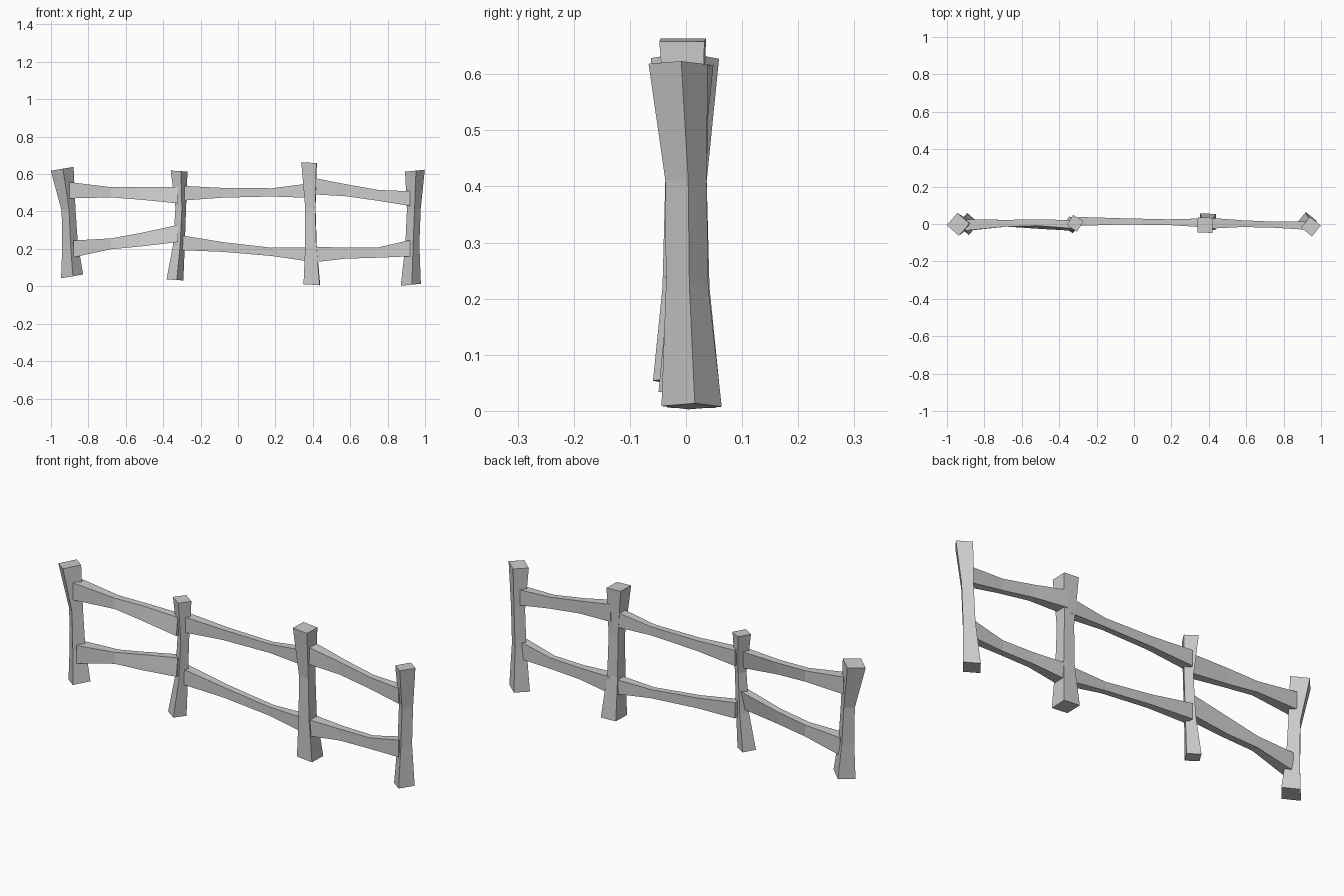
import bpy, bmesh
from math import cos, sin, radians


def loft(name, rings):
    # four-sided tapered beam through a list of rings, capped at both ends
    bm = bmesh.new()
    rows = [[bm.verts.new(p) for p in ring] for ring in rings]
    for a, b in zip(rows, rows[1:]):
        for i in range(4):
            j = (i + 1) % 4
            bm.faces.new((a[i], a[j], b[j], b[i]))
    bm.faces.new(rows[0])
    bm.faces.new(rows[-1])
    bmesh.ops.recalc_face_normals(bm, faces=bm.faces)
    me = bpy.data.meshes.new(name)
    bm.to_mesh(me)
    bm.free()
    bpy.context.collection.objects.link(bpy.data.objects.new(name, me))


def post(name, turn, tilt, sections):
    # section: centre x, y, z and half diagonal
    rings = []
    for x, y, z, r in sections:
        ring = []
        for k in range(4):
            a = radians(turn + 90 * k)
            ring.append((x + r * cos(a), y + r * sin(a), z + tilt * r * cos(a)))
        rings.append(ring)
    loft(name, rings)


def rail(name, sections):
    # section: x, centre y, bottom z, top z, depth, roll offset of the top edge
    rings = []
    for x, y, lo, hi, d, roll in sections:
        h = d / 2
        rings.append([(x, y - h - roll, lo), (x, y + h - roll, lo),
                      (x, y + h + roll, hi), (x, y - h + roll, hi)])
    loft(name, rings)


# Posts
post("post_1", 4, 0.17, [(-0.887, 0, 0.053, 0.059), (-0.898, 0, 0.22, 0.042),
                         (-0.906, 0, 0.41, 0.037), (-0.94, -0.002, 0.628, 0.061)])
post("post_2", 12, -0.06, [(-0.337, -0.004, 0.034, 0.046), (-0.316, 0, 0.22, 0.032),
                           (-0.306, 0, 0.42, 0.029), (-0.315, 0.004, 0.616, 0.046)])
post("post_3", 43, -0.06, [(0.395, 0.012, 0.008, 0.061), (0.39, 0, 0.22, 0.042),
                           (0.387, 0, 0.42, 0.038), (0.38, -0.006, 0.661, 0.057)])
post("post_4", 6, 0.1, [(0.924, 0.01, 0.008, 0.054), (0.932, 0.002, 0.22, 0.038),
                        (0.94, 0, 0.41, 0.037), (0.946, -0.014, 0.618, 0.053)])

# Left bay rails
rail("upper_rail_1", [(-0.9, -0.005, 0.47, 0.557, 0.06, 0), (-0.68, 0.004, 0.475, 0.53, 0.036, 0),
                      (-0.52, 0, 0.463, 0.53, 0.034, 0.008), (-0.32, -0.008, 0.443, 0.532, 0.045, 0.006)])
rail("lower_rail_1", [(-0.88, -0.005, 0.155, 0.245, 0.06, 0), (-0.68, 0.004, 0.198, 0.256, 0.036, 0),
                      (-0.52, 0, 0.213, 0.285, 0.034, 0.008), (-0.32, -0.008, 0.237, 0.328, 0.045, 0.006)])

# Middle bay rails
rail("upper_rail_2", [(-0.3, 0.014, 0.458, 0.537, 0.048, 0), (-0.08, 0.014, 0.474, 0.526, 0.034, 0),
                      (0.18, 0.01, 0.48, 0.524, 0.03, 0), (0.38, 0.006, 0.473, 0.55, 0.048, 0)])
rail("lower_rail_2", [(-0.3, 0.014, 0.193, 0.272, 0.048, 0), (-0.08, 0.014, 0.184, 0.236, 0.034, 0),
                      (0.18, 0.01, 0.162, 0.206, 0.03, 0), (0.38, 0.006, 0.133, 0.208, 0.048, 0)])

# Right bay rails
rail("upper_rail_3", [(0.4, 0.004, 0.492, 0.58, 0.058, 0), (0.58, 0.002, 0.481, 0.545, 0.036, 0),
                      (0.75, -0.004, 0.457, 0.515, 0.032, 0), (0.92, -0.008, 0.43, 0.508, 0.045, 0)])
rail("lower_rail_3", [(0.4, 0.004, 0.128, 0.212, 0.058, 0), (0.58, 0.002, 0.148, 0.206, 0.036, 0),
                      (0.75, -0.004, 0.153, 0.208, 0.032, 0), (0.92, -0.008, 0.16, 0.247, 0.045, 0)])
